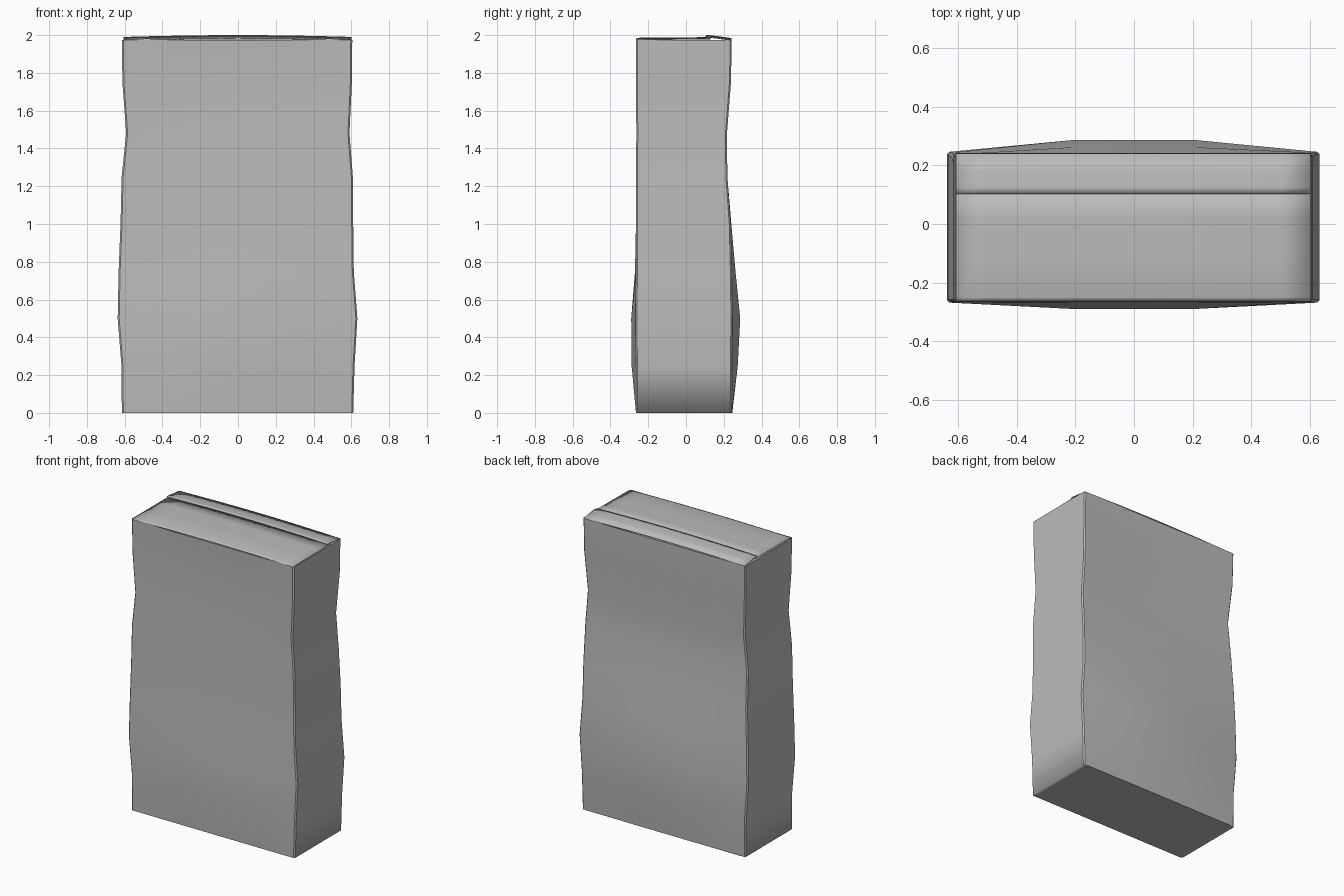
import bpy
import bmesh

cube = bpy.data.objects.get("Cube")
if cube:
    bpy.data.objects.remove(cube, do_unlink=True)

paper = bpy.data.materials.new("grey_paper")
paper.use_nodes = True
GREY = (0.5, 0.5, 0.5, 1)
paper.diffuse_color = GREY
paper.node_tree.nodes["Principled BSDF"].inputs["Base Color"].default_value = GREY


def finish(name, bm, angle=0.5):
    mesh = bpy.data.meshes.new(name)
    bm.to_mesh(mesh)
    bm.free()
    mesh.materials.append(paper)
    obj = bpy.data.objects.new(name, mesh)
    bpy.context.collection.objects.link(obj)
    bpy.ops.object.select_all(action='DESELECT')
    obj.select_set(True)
    bpy.context.view_layer.objects.active = obj
    bpy.ops.object.shade_smooth_by_angle(angle=angle)
    return obj


def sheet(name, xs, profile, arch):
    """Sheet swept along x from a (y, z) profile, raised in the middle."""
    bm = bmesh.new()
    rows = [[bm.verts.new((x, y, z + arch * (1 - (x / 0.61) ** 2))) for x in xs]
            for y, z in profile]
    for low, high in zip(rows, rows[1:]):
        for i in range(len(xs) - 1):
            bm.faces.new((low[i], low[i + 1], high[i + 1], high[i]))
    return finish(name, bm)


# Body levels: z, right x, left x, front corner y, front middle y, back corner y, back middle y
LEVELS = [
    (0.00, -.615, .61, -.265, -.265, .242, .245),
    (0.25, -.617, .617, -.265, -.288, .243, .274),
    (0.50, -.637, .632, -.268, -.290, .246, .287),
    (0.75, -.632, .613, -.265, -.270, .243, .262),
    (1.00, -.622, .610, -.265, -.262, .237, .240),
    (1.25, -.616, .608, -.265, -.258, .219, .217),
    (1.48, -.592, .590, -.263, -.252, .217, .215),
    (1.75, -.612, .603, -.265, -.250, .238, .238),
    (1.975, -.615, .605, -.266, -.266, .242, .242),
]
C = 0.008   # narrow crease on the upright corners
M = 0.2     # half width of the bulging middle

bm = bmesh.new()
rings = []
for z, r, l, yf, yfm, yb, ybm in LEVELS:
    outline = [(r + C, yf), (-M, yfm), (M, yfm), (l - C, yf),
               (l, yf + C), (l, yb - C),
               (l - C, yb), (M, ybm), (-M, ybm), (r + C, yb),
               (r, yb - C), (r, yf + C)]
    rings.append([bm.verts.new((x, y, z)) for x, y in outline])
n = len(rings[0])
for low, high in zip(rings, rings[1:]):
    for i in range(n):
        j = (i + 1) % n
        bm.faces.new((low[i], low[j], high[j], high[i]))

# Side panels tuck under the base
tuck_edges = []
for a, b, inward in ((4, 5, -0.03), (10, 11, 0.03)):
    va, vb = rings[0][a], rings[0][b]
    ia, ib = [bm.verts.new((v.co.x + inward, v.co.y, 0)) for v in (va, vb)]
    bm.faces.new((vb, va, ia, ib))
    tuck_edges.append({va, vb})
bm.verts.index_update()
tuck_keys = [{v.index for v in pair} for pair in tuck_edges]
body = finish("bag_body", bm)
for edge in body.data.edges:
    if set(edge.vertices) in tuck_keys:
        edge.use_edge_sharp = False

# Flat base
bm = bmesh.new()
corners = [(-.585, -.265), (-.585, .244), (.58, .244), (.58, -.265)]
bm.faces.new([bm.verts.new((x, y, 0)) for x, y in corners])
finish("bag_base", bm)

# Two overlapping top flaps
xs = [-.607 + 1.209 * i / 12 for i in range(13)]
front = sheet("front_top_flap", xs,
              [(-.264, 1.973), (-.25, 1.978), (-.1, 1.979), (.02, 1.980), (.13, 1.982)], 0.008)
back = sheet("back_top_flap", xs,
             [(.103, 1.989), (.125, 1.990), (.18, 1.983), (.241, 1.974)], 0.010)
for flap in (front, back):
    solid = flap.modifiers.new("thickness", 'SOLIDIFY')
    solid.thickness = 0.004
    solid.offset = -1
